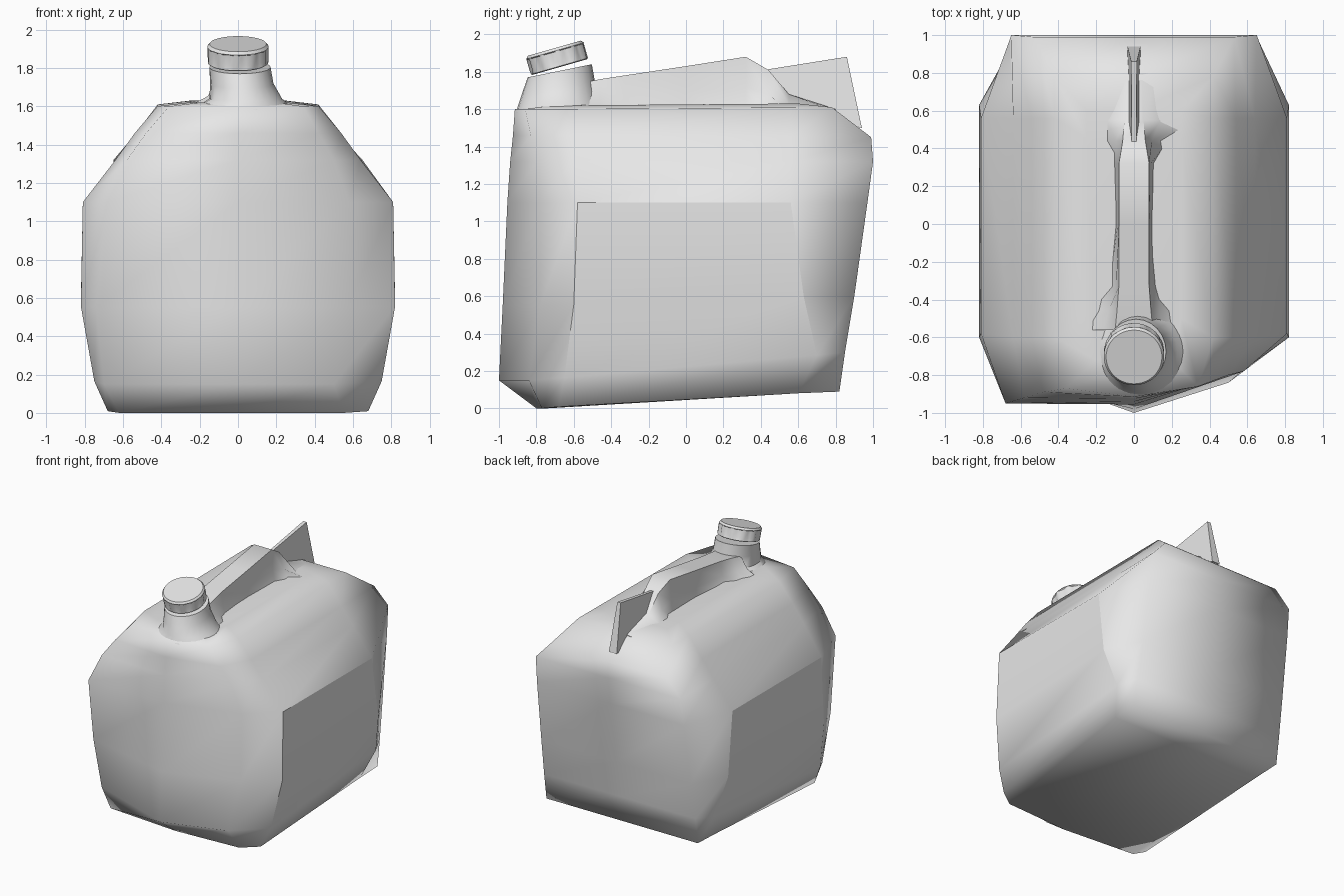
import bpy, bmesh, math
from mathutils import Matrix, Vector

cube = bpy.data.objects.get("Cube")
if cube:
    bpy.data.objects.remove(cube, do_unlink=True)

grey = bpy.data.materials.new("plain grey")
grey.use_nodes = True
COLOR = (0.8, 0.8, 0.8, 1)
grey.diffuse_color = COLOR
grey.node_tree.nodes["Principled BSDF"].inputs["Base Color"].default_value = COLOR


def finish(name, bm, sharp_angle=None):
    """Turn a bmesh into a smooth shaded object."""
    bmesh.ops.recalc_face_normals(bm, faces=bm.faces)
    for f in bm.faces:
        f.smooth = True
    if sharp_angle:
        for e in bm.edges:
            if len(e.link_faces) == 2 and e.calc_face_angle(0) > math.radians(sharp_angle):
                e.smooth = False
    mesh = bpy.data.meshes.new(name)
    bm.to_mesh(mesh)
    bm.free()
    mesh.materials.append(grey)
    obj = bpy.data.objects.new(name, mesh)
    bpy.context.collection.objects.link(obj)
    return obj


def loft(bm, rings, close=True):
    """Skin a list of point rings and cap both ends; returns the vertex rings."""
    vs = [[bm.verts.new(p) for p in ring] for ring in rings]
    n = len(vs[0])
    for a, b in zip(vs, vs[1:]):
        for i in range(n):
            j = (i + 1) % n
            bm.faces.new((a[i], a[j], b[j], b[i]))
    if close:
        bm.faces.new(vs[0])
        bm.faces.new(vs[-1])
    return vs


def level(zf, zb, front_y, right, left, side_x, side_f, side_b, back_x, back_y):
    """One body ring: front centre, front corners, side panel ends, back corners."""
    zs = zf + (zb - zf) * 0.1
    ze = zf + (zb - zf) * 0.9
    return [(0, front_y, zf), (right[0], right[1], zf), (side_x, side_f, zs),
            (side_x, side_b, ze), (back_x, back_y, zb), (0, back_y, zb),
            (-back_x, back_y, zb), (-side_x, side_b, ze), (-side_x, side_f, zs),
            (-left[0], left[1], zf)]


# Can body, with one fuller front corner
levels = [
    level(0, .09, -.8, (.55, -.77), (.62, -.75), .68, -.68, .6, .68, .82),
    level(.15, .3, -1, (.5, -.84), (.7, -.75), .75, -.65, .7, .68, .85),
    level(.55, .6, -.98, (.57, -.78), (.74, -.8), .82, -.6, .63, .67, .9),
    level(1.1, 1.1, -.955, (.58, -.78), (.68, -.95), .81, -.58, .56, .66, .97),
    level(1.32, 1.32, -.94, (.5, -.8), (.58, -.92), .64, -.6, .56, .65, 1),
    level(1.46, 1.45, -.925, (.42, -.83), (.48, -.89), .54, -.6, .56, .53, .99),
    level(1.6, 1.61, -.915, (.34, -.86), (.36, -.87), .42, -.6, .56, .42, .78),
    level(1.62, 1.63, -.75, (.2, -.72), (.2, -.72), .25, -.5, .45, .25, .6),
]
bm = bmesh.new()
rows = loft(bm, levels)
# Crisp borders around the flat side panels
for f, b in ((2, 3), (8, 7)):
    pairs = [(rows[3][f], rows[3][b])]
    for k in (1, 2):
        pairs += [(rows[k][c], rows[k + 1][c]) for c in (f, b)]
    for p, q in pairs:
        edge = bm.edges.get((p, q))
        if edge:
            edge.smooth = False
finish("can_body", bm)

# Carrying handle ridge, flaring into the top at both ends
bm = bmesh.new()
sections = [(-.56, 1.74, .1, .3), (-.46, 1.76, .09, .24), (-.33, 1.78, .08, .13),
            (0, 1.83, .08, .1), (.32, 1.88, .08, .11), (.44, 1.81, .06, .18),
            (.55, 1.68, .05, .36), (.8, 1.6, .04, .32)]
rings = []
for y, top, tw, bw in sections:
    low = 1.58
    mid = low + (top - low) * .45
    mw = tw + (bw - tw) * .3
    rings.append([(-bw, y, low), (-mw, y, mid), (-tw, y, top),
                  (tw, y, top), (mw, y, mid), (bw, y, low)])
loft(bm, rings)
finish("carrying_handle", bm, 50)

# Thin wedge fin behind the handle
bm = bmesh.new()
fin = []
for side in (-1, 1):
    fin.append([bm.verts.new(p) for p in (
        (side * .012, .42, 1.81), (side * .015, .86, 1.88),
        (side * .035, .94, 1.5), (side * .05, .5, 1.58))])
bm.faces.new(fin[0])
bm.faces.new(fin[1])
for i in range(4):
    j = (i + 1) % 4
    bm.faces.new((fin[0][i], fin[0][j], fin[1][j], fin[1][i]))
finish("rear_fin", bm, 30)


def tilted_ring(center, rx, ry, tilt, count=24, notch=0):
    """Ring of points leaning forward, optionally with a scalloped rim."""
    rot = Matrix.Rotation(math.radians(tilt), 3, 'X')
    pts = []
    for i in range(count):
        a = math.tau * i / count
        k = 1 - notch * (i % 4 >= 2)
        pts.append(Vector(center) + rot @ Vector((rx * k * math.cos(a), ry * k * math.sin(a), 0)))
    return pts


# Neck leaning toward the front
bm = bmesh.new()
loft(bm, [tilted_ring((.03, -.67, 1.58), .27, .24, 0),
          tilted_ring((.04, -.68, 1.64), .19, .215, 3),
          tilted_ring((.02, -.68, 1.72), .165, .195, 8),
          tilted_ring((.01, -.675, 1.805), .16, .175, 11.5)])
finish("neck", bm, 45)

# Scalloped screw cap
bm = bmesh.new()
axis = Matrix.Rotation(math.radians(16), 3, 'X') @ Vector((0, 0, 1))
base = Vector((0, -.675, 1.825))
profile = [(0, .15, 0), (.005, .158, .0), (.03, .16, .06), (.085, .16, .06),
           (.09, .16, 0), (.105, .148, 0)]
loft(bm, [tilted_ring(base + axis * h, r, r, 16, 44, notch) for h, r, notch in profile])
finish("screw_cap", bm, 35)
